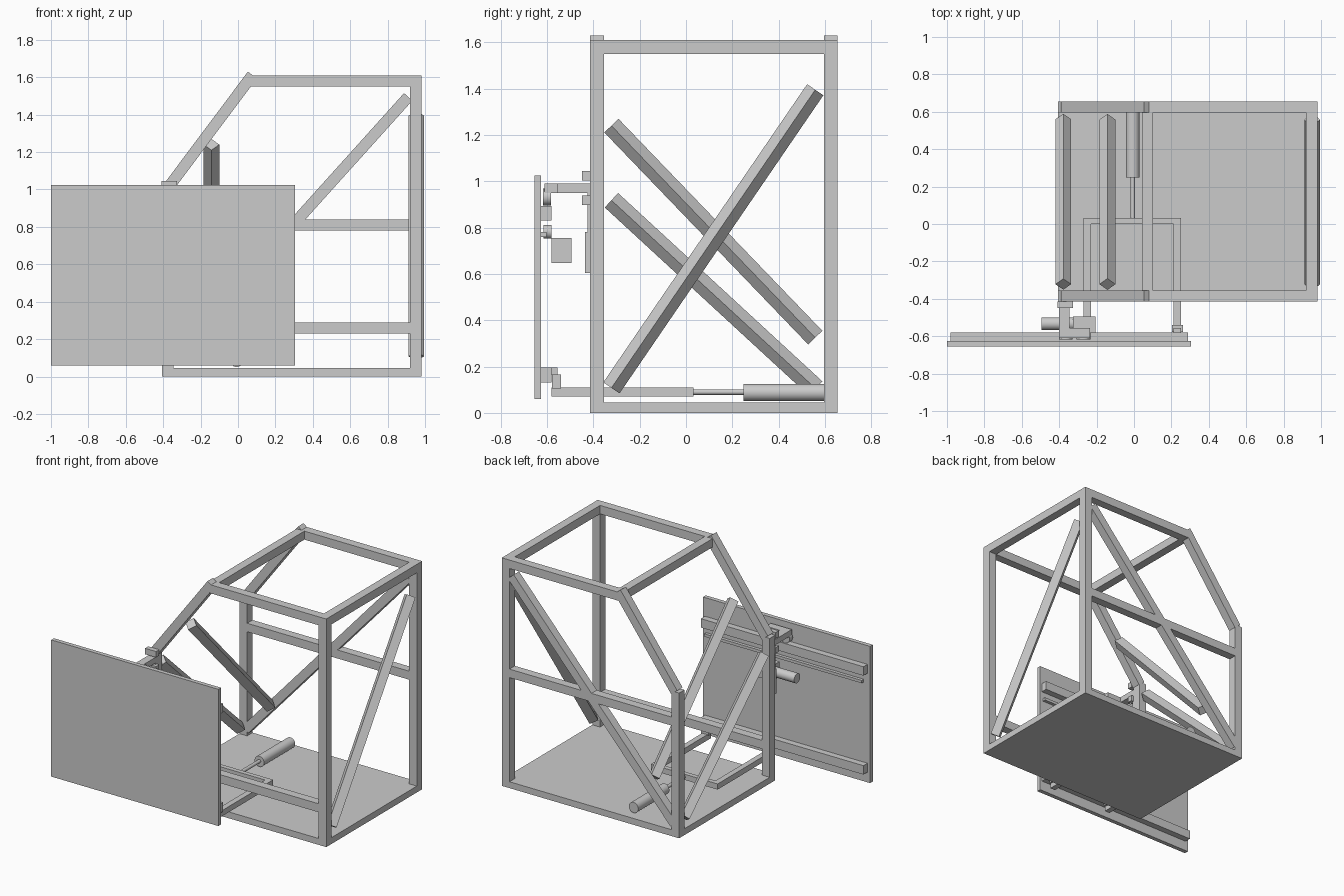
import bpy, math
from mathutils import Vector, Matrix

if "Cube" in bpy.data.objects:
    bpy.data.objects.remove(bpy.data.objects["Cube"])


def box(name, x0, x1, y0, y1, z0, z1):
    bpy.ops.mesh.primitive_cube_add(size=1, location=((x0 + x1) / 2, (y0 + y1) / 2, (z0 + z1) / 2))
    o = bpy.context.object
    o.name = name
    o.scale = (x1 - x0, y1 - y0, z1 - z0)
    return o


def beam(name, a, b, side=0.06, roll=0):
    # square tube between two points, rolled about its own axis
    a, b = Vector(a), Vector(b)
    d = b - a
    n = d.normalized()
    u = Vector((1, 0, 0)) if abs(n.x) < 0.1 else Vector((0, 1, 0))
    v = n.cross(u).normalized()
    rot = Matrix((u, v, n)).transposed() @ Matrix.Rotation(math.radians(roll), 3, 'Z')
    bpy.ops.mesh.primitive_cube_add(size=1)
    o = bpy.context.object
    o.name = name
    o.matrix_world = (Matrix.Translation((a + b) / 2) @ rot.to_4x4()
                      @ Matrix.Diagonal((side, side, d.length, 1)))
    return o


def rod(name, a, b, r):
    a, b = Vector(a), Vector(b)
    d = b - a
    bpy.ops.mesh.primitive_cylinder_add(vertices=32, radius=r, depth=d.length, location=(a + b) / 2,
                                        rotation=d.to_track_quat('Z', 'Y').to_euler())
    o = bpy.context.object
    o.name = name
    bpy.ops.object.shade_smooth_by_angle()
    return o


# Cabin floor
L, R, F, B, T = -0.405, 0.98, -0.415, 0.655, 0.06
box("floor", L, R, F, B, 0, 0.045)

# Posts, sloped pillars and roof side rails on both sides
for side, y in (("front", F), ("back", B - T)):
    box(side + "_left_post", L, L + T, y, y + T, 0.045, 1.025)
    box(side + "_right_post", R - T, R, y, y + T, 0.045, 1.61)
    box(side + "_roof_rail", 0.07, R - T, y, y + T, 1.55, 1.61)
    beam(side + "_sloped_pillar", (-0.366, y + T / 2, 1.02), (0.077, y + T / 2, 1.612))
box("roof_right_rail", R - T, R, F + T, B - T, 1.55, 1.61)
box("roof_left_rail", 0.042, 0.102, F + T, B - T, 1.55, 1.61)

# Horizontal and diagonal bracing
box("back_mid_rail", L + T, R - T, B - T, B, 0.78, 0.84)
box("front_low_rail", L + T, R - T, F, F + T, 0.23, 0.29)
beam("back_brace", (-0.36, 0.625, 0.085), (0.91, 0.625, 1.495))
beam("right_brace", (0.953, -0.322, 0.108), (0.953, 0.558, 1.395), roll=45)
beam("inner_upper_brace", (-0.142, -0.322, 1.24), (-0.142, 0.558, 0.325), roll=45)
beam("left_lower_brace", (-0.378, -0.322, 0.918), (-0.378, 0.56, 0.105), roll=45)

# Sliding door panel with its rails and rack
box("door_panel", -1, 0.305, -0.655, -0.625, 0.06, 1.025)
box("door_upper_rail", -0.98, 0.29, -0.625, -0.58, 0.83, 0.893)
box("door_lower_rail", -0.98, 0.29, -0.625, -0.58, 0.132, 0.195)
box("door_rack", -0.95, 0.28, -0.625, -0.603, 0.76, 0.78)

# Upper door hanger on the front left post
box("hanger_arm", -0.4, -0.345, -0.61, F, 0.95, 0.99)
box("hanger_crossbar", -0.345, -0.235, -0.61, -0.555, 0.95, 0.99)
box("hanger_plate", -0.4, -0.345, -0.426, F, 0.78, 0.96)
box("motor_plate", -0.4, -0.345, -0.437, F, 0.605, 0.78)
for i, z in enumerate((0.897, 1.003)):
    box("post_clamp_%d" % i, -0.41, -0.325, -0.45, F, z, z + 0.042)
for i, x in enumerate((-0.365, -0.27)):
    rod("hanger_roller_%d" % i, (x, -0.617, 0.932), (x, -0.582, 0.932), 0.037)

# Drive motor, gearbox and pinion
rod("motor", (-0.495, -0.533, 0.7), (-0.32, -0.533, 0.7), 0.034)
box("gearbox", -0.325, -0.205, -0.58, -0.495, 0.648, 0.755)
rod("pinion", (-0.212, -0.616, 0.782), (-0.212, -0.58, 0.782), 0.03)

# Push frame carrying the lower rail
for side, x in (("left", -0.25), ("right", 0.232)):
    box(side + "_push_arm", x - 0.02, x + 0.02, -0.58, 0, 0.07, 0.11)
    box(side + "_push_bracket", x - 0.03, x + 0.03, -0.578, -0.54, 0.105, 0.165)
    box(side + "_rail_guide", x - 0.02, x + 0.02, -0.58, -0.555, 0.165, 0.195)
box("push_crossbar", -0.27, 0.252, 0, 0.033, 0.07, 0.11)

# Linear actuator
rod("actuator_rod", (-0.007, 0.03, 0.09), (-0.007, 0.25, 0.09), 0.012)
rod("actuator_body", (-0.007, 0.248, 0.088), (-0.007, 0.595, 0.088), 0.037)
